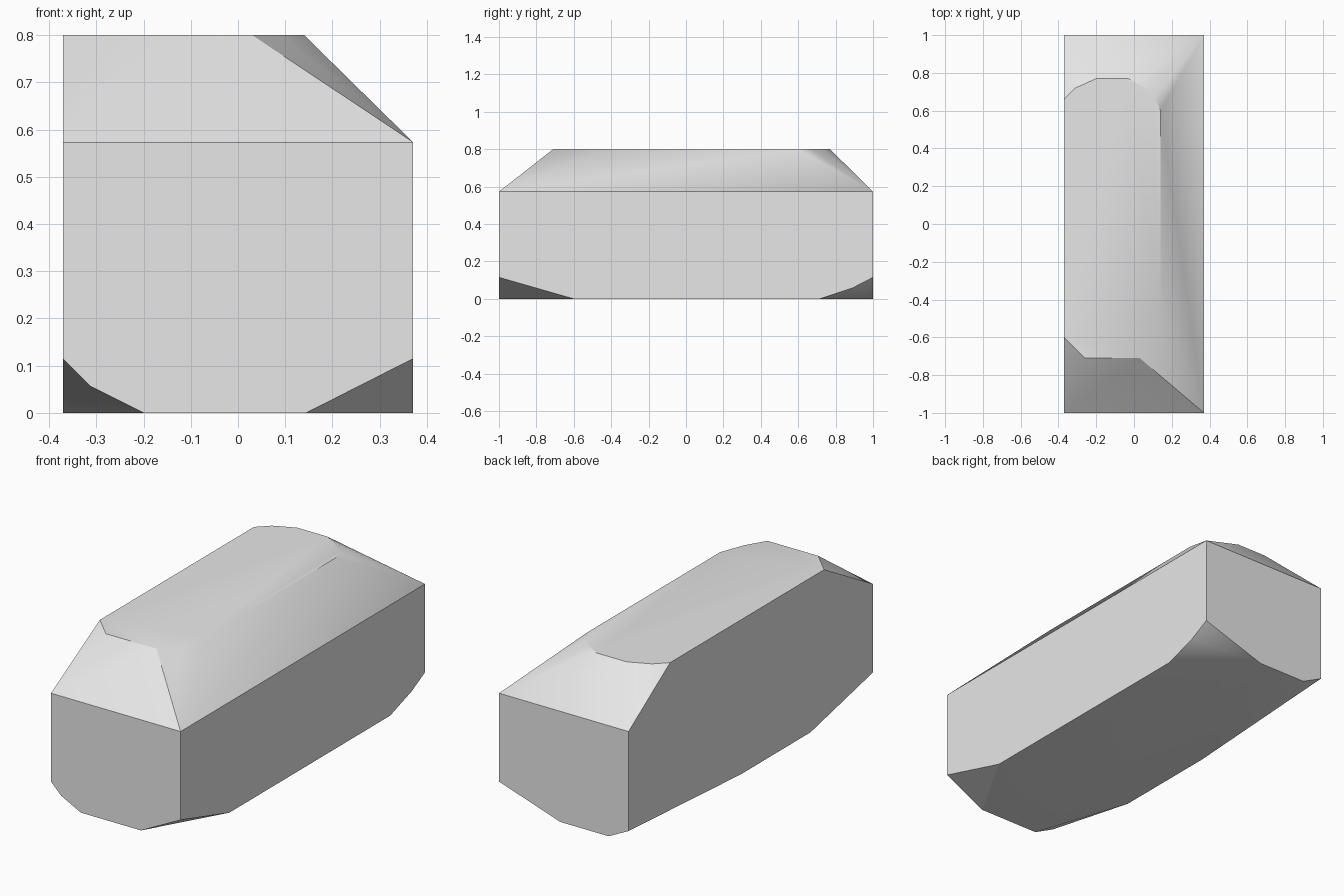
import bpy
import bmesh
from math import radians

cube = bpy.data.objects.get("Cube")
if cube:
    bpy.data.objects.remove(cube, do_unlink=True)

HALF_X, HALF_Y, TOP, SHOULDER, CHAMFER = 0.371, 1.0, 0.80, 0.573, 0.115

# Flat top outline, flush with the straight side
crown = [(-HALF_X, -0.6), (-0.26, -0.71), (0.03, -0.71), (0.09, -0.61),
         (0.14, -0.48), (0.14, 0.6), (0.11, 0.67), (0.05, 0.73),
         (-0.03, 0.77), (-0.2, 0.77), (-0.31, 0.72), (-HALF_X, 0.66)]

# Flat underside outline with its corners cut away
base = [(-HALF_X, 0.08), (-HALF_X, -0.49), (-0.2, -HALF_Y), (0.144, -HALF_Y),
        (HALF_X, -0.6), (HALF_X, 0.715), (0.02, HALF_Y), (-0.257, HALF_Y)]

points = [(x, y, TOP) for x, y in crown] + [(x, y, 0) for x, y in base]

# Upright corner edges between the shoulder and the lower chamfers
for sx in (-1, 1):
    for sy in (-1, 1):
        low = CHAMFER / 2 if (sx, sy) == (-1, 1) else CHAMFER
        points += [(sx * HALF_X, sy * HALF_Y, z) for z in (SHOULDER, low)]

# Extra bends on two of the lower corners
points += [(-0.313, -HALF_Y, 0.057), (HALF_X, 0.89, 0.058)]

# Wrap the outlines into one solid stone
bm = bmesh.new()
for p in points:
    bm.verts.new(p)
bmesh.ops.convex_hull(bm, input=bm.verts[:])
bmesh.ops.dissolve_limit(bm, angle_limit=radians(0.5),
                         verts=bm.verts[:], edges=bm.edges[:])
bmesh.ops.recalc_face_normals(bm, faces=bm.faces[:])
mesh = bpy.data.meshes.new("stone_block")
bm.to_mesh(mesh)
bm.free()
block = bpy.data.objects.new("stone_block", mesh)
bpy.context.collection.objects.link(block)

# Plain grey surface
grey = bpy.data.materials.new("light_grey")
grey.use_nodes = True
color = (0.8, 0.8, 0.8, 1)
grey.diffuse_color = color
grey.node_tree.nodes["Principled BSDF"].inputs["Base Color"].default_value = color
mesh.materials.append(grey)

# Soft shading across the shallow corner cuts
bpy.ops.object.select_all(action="DESELECT")
block.select_set(True)
bpy.context.view_layer.objects.active = block
bpy.ops.object.shade_smooth_by_angle(angle=radians(30))
